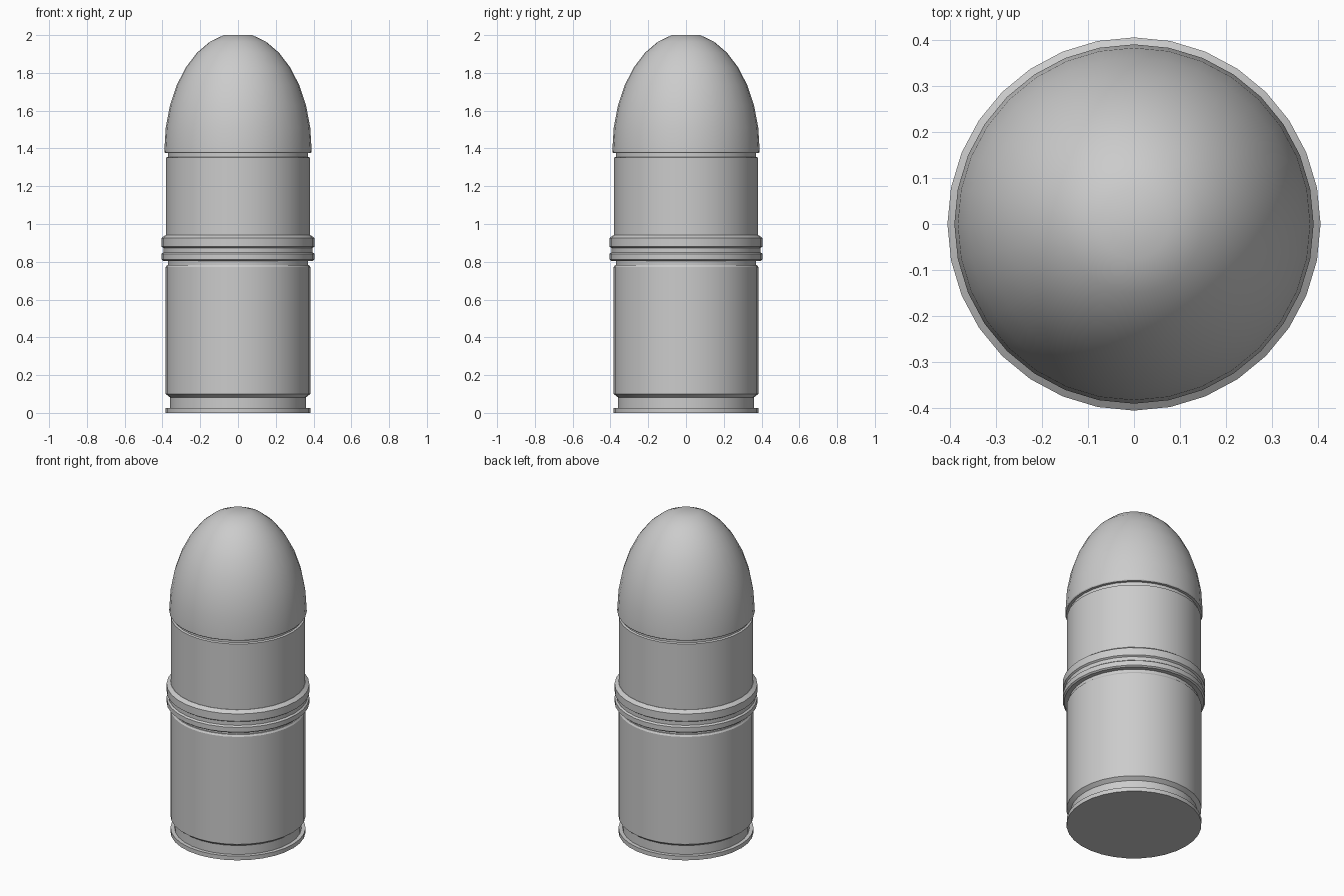
import bpy, bmesh
from math import sin, cos, pi, radians

if "Cube" in bpy.data.objects:
    bpy.data.objects.remove(bpy.data.objects["Cube"])

SIDES = 32


def lathe(name, profile):
    """Revolve (radius, z) points, listed bottom to top, into a closed solid."""
    bm = bmesh.new()
    rings = [[bm.verts.new((r * cos(2 * pi * i / SIDES), r * sin(2 * pi * i / SIDES), z))
              for i in range(SIDES)] for r, z in profile]
    for a, b in zip(rings, rings[1:]):
        for i in range(SIDES):
            j = (i + 1) % SIDES
            bm.faces.new((a[i], a[j], b[j], b[i]))
    bm.faces.new(rings[0][::-1])
    bm.faces.new(rings[-1])
    mesh = bpy.data.meshes.new(name)
    bm.to_mesh(mesh)
    bm.free()
    obj = bpy.data.objects.new(name, mesh)
    bpy.context.collection.objects.link(obj)
    bpy.ops.object.select_all(action='DESELECT')
    obj.select_set(True)
    bpy.context.view_layer.objects.active = obj
    bpy.ops.object.shade_smooth_by_angle(angle=radians(30))
    return obj


# Case with rim, extractor groove and narrowed mouth
lathe("case", [(0.383, 0), (0.383, 0.026), (0.36, 0.026), (0.36, 0.082),
               (0.383, 0.1), (0.383, 0.772), (0.376, 0.783), (0.37, 0.783), (0.37, 0.805)])

# Raised band with a shallow groove
lathe("driving_band", [(0.396, 0.805), (0.405, 0.812), (0.405, 0.842), (0.395, 0.85),
                       (0.395, 0.873), (0.405, 0.88), (0.405, 0.926), (0.383, 0.942)])

# Upper body with the neck below the nose
lathe("upper_body", [(0.381, 0.942), (0.381, 1.352), (0.37, 1.356), (0.37, 1.376)])

# Rounded nose: short skirt, then a half ellipse with a flat tip
nose = [(0.386, 1.376), (0.39, 1.382)]
nose += [(0.39 * sin(a), 1.39 + 0.622 * cos(a))
         for a in (radians(90 - 11.25 * k) for k in range(8))]
lathe("nose", nose)
